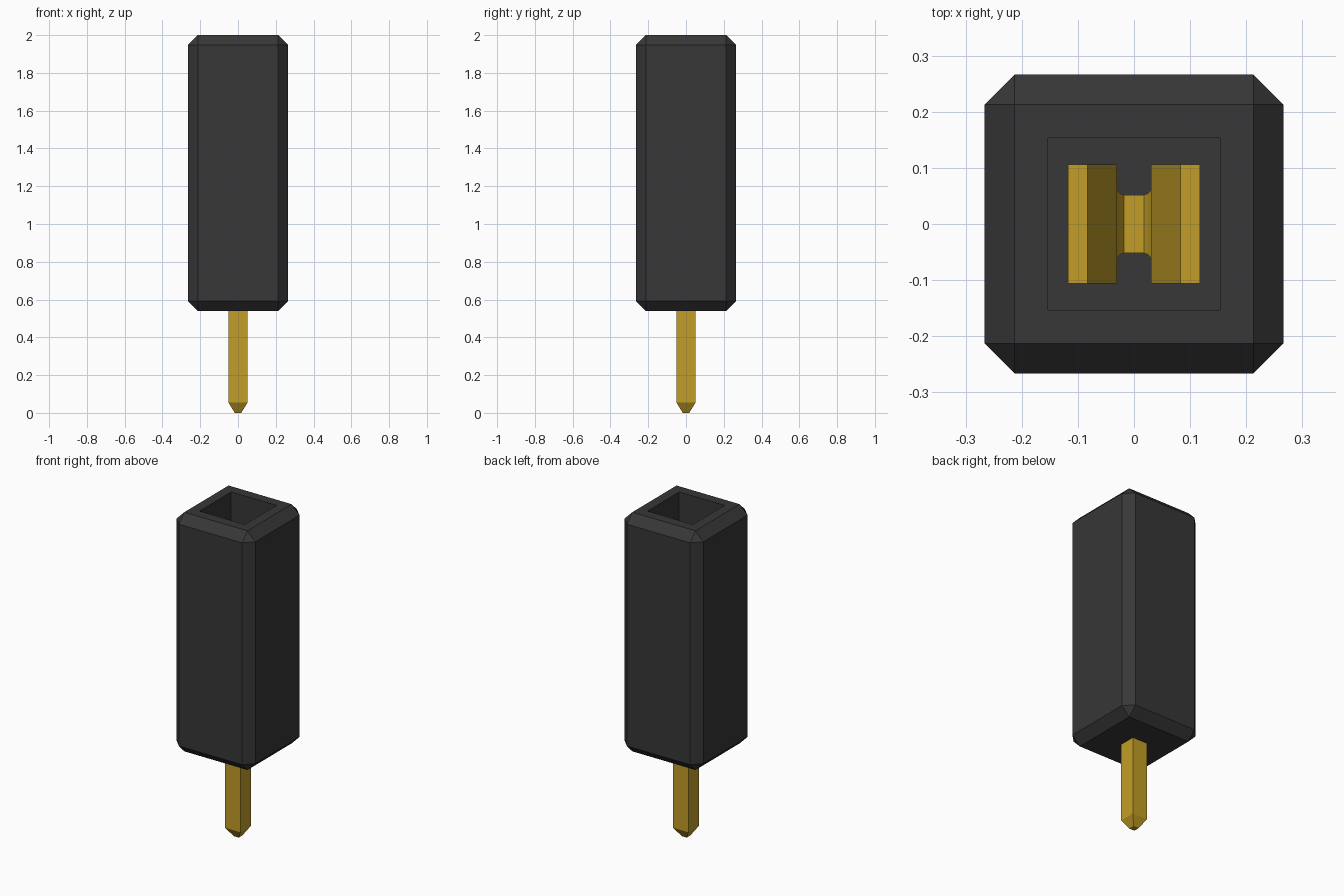
import bpy
import bmesh

if "Cube" in bpy.data.objects:
    bpy.data.objects.remove(bpy.data.objects["Cube"], do_unlink=True)


def make_material(name, rgb):
    mat = bpy.data.materials.new(name)
    mat.use_nodes = True
    color = (*rgb, 1.0)
    mat.diffuse_color = color
    mat.node_tree.nodes["Principled BSDF"].inputs["Base Color"].default_value = color
    return mat


def finish(bm, name, mat):
    bmesh.ops.recalc_face_normals(bm, faces=bm.faces[:])
    mesh = bpy.data.meshes.new(name)
    bm.to_mesh(mesh)
    bm.free()
    mesh.materials.append(mat)
    obj = bpy.data.objects.new(name, mesh)
    bpy.context.collection.objects.link(obj)
    return obj


def loft(rings):
    """Join four-cornered rings into a closed solid."""
    bm = bmesh.new()
    loops = [[bm.verts.new(co) for co in ring] for ring in rings]
    for a, b in zip(loops, loops[1:]):
        for i in range(4):
            j = (i + 1) % 4
            bm.faces.new((a[i], a[j], b[j], b[i]))
    bm.faces.new(loops[0][::-1])
    bm.faces.new(loops[-1])
    return bm


black = make_material("black plastic", (0.038, 0.038, 0.038))
gold = make_material("gold metal", (0.54, 0.34, 0.02))

# Housing: chamfered block with a square socket sunk into the top
BOTTOM, TOP, HALF, CHAMFER = 0.54, 2.0, 0.266, 0.053
SOCKET_HALF, SOCKET_FLOOR = 0.128, 0.68
bm = bmesh.new()
bmesh.ops.create_cube(bm, size=1.0)
for v in bm.verts:
    v.co.x *= 2 * HALF
    v.co.y *= 2 * HALF
    v.co.z = TOP if v.co.z > 0 else BOTTOM
bmesh.ops.bevel(bm, geom=bm.edges[:], offset=CHAMFER, segments=1,
                profile=0.5, affect='EDGES')
top = max(bm.faces, key=lambda f: f.calc_center_median().z)
bmesh.ops.inset_region(bm, faces=[top], thickness=HALF - CHAMFER - SOCKET_HALF)
walls = bmesh.ops.extrude_face_region(bm, geom=[top])
for v in walls["geom"]:
    if isinstance(v, bmesh.types.BMVert):
        v.co.z = SOCKET_FLOOR
if top.is_valid:
    bmesh.ops.delete(bm, geom=[top], context='FACES_ONLY')
finish(bm, "housing", black)

# Pin: square post with a tapered tip
rings = []
for h, z in ((0.017, 0.0), (0.051, 0.055), (0.051, 0.70)):
    rings.append([(-h, -h, z), (h, -h, z), (h, h, z), (-h, h, z)])
finish(loft(rings), "pin", gold)

# Spring contact: bent strip with two prongs that pinch together, then flare
# Each station: inner x, inner z, outer x, outer z, half width
prong = [
    (0.018, 0.725, 0.026, 0.690, 0.052),
    (0.024, 0.735, 0.050, 0.705, 0.054),
    (0.030, 0.750, 0.062, 0.735, 0.060),
    (0.036, 0.780, 0.070, 0.770, 0.072),
    (0.044, 0.820, 0.079, 0.815, 0.090),
    (0.052, 0.870, 0.087, 0.870, 0.105),
    (0.052, 1.050, 0.087, 1.050, 0.106),
    (0.030, 1.560, 0.065, 1.560, 0.106),
    (0.083, 1.780, 0.118, 1.780, 0.106),
]
stations = [(-a, b, -c, d, w) for a, b, c, d, w in reversed(prong)] + prong
rings = [[(xi, -w, zi), (xi, w, zi), (xo, w, zo), (xo, -w, zo)]
         for xi, zi, xo, zo, w in stations]
finish(loft(rings), "spring_contact", gold)
